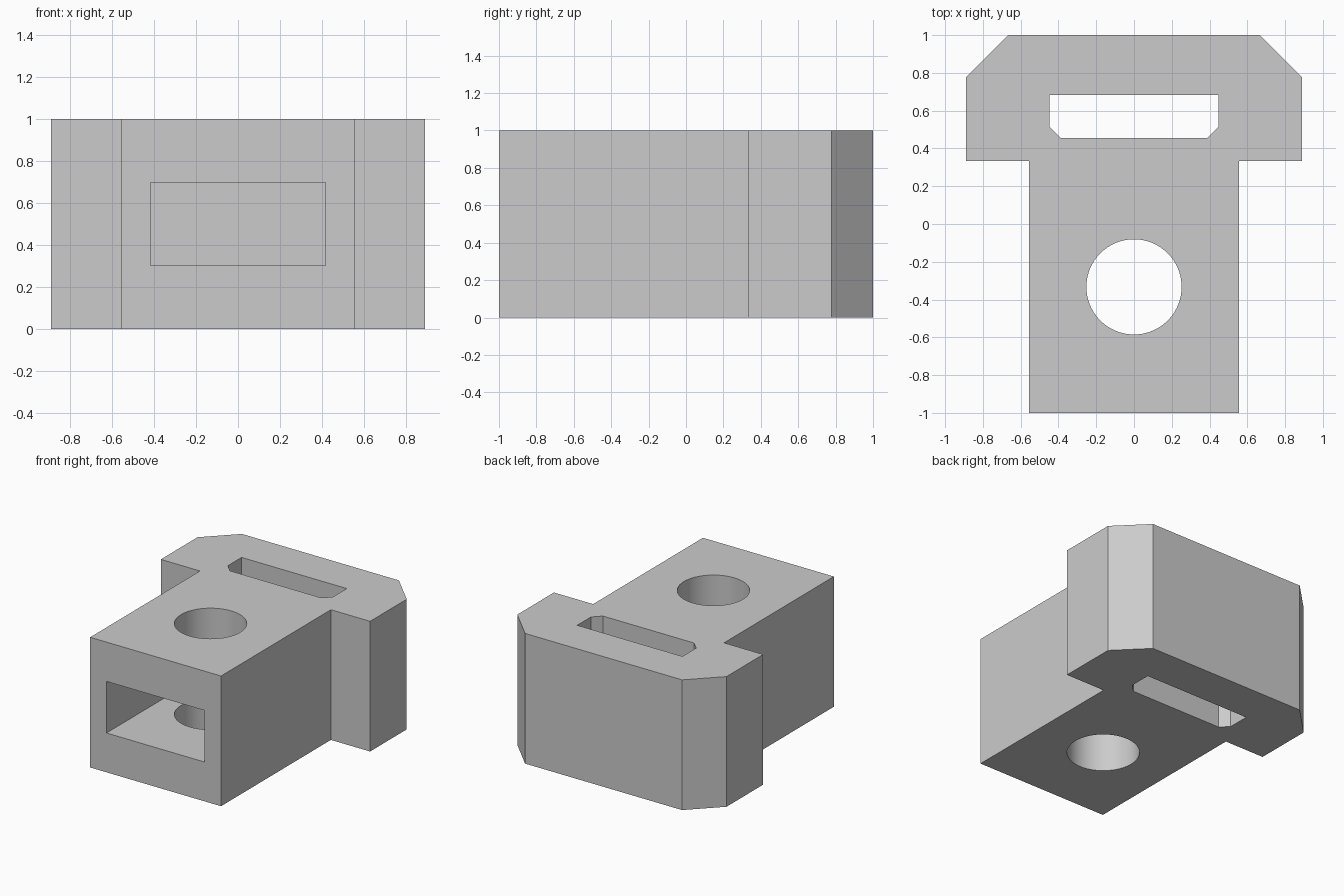
import bpy
import bmesh
import math

cube = bpy.data.objects.get("Cube")
if cube:
    bpy.data.objects.remove(cube, do_unlink=True)

grey = bpy.data.materials.new("plain grey")
grey.use_nodes = True
colour = (0.6, 0.6, 0.6, 1)
grey.diffuse_color = colour
grey.node_tree.nodes["Principled BSDF"].inputs["Base Color"].default_value = colour


def prism(name, outline, z0, z1):
    """Extrude a counter-clockwise outline from z0 to z1."""
    bm = bmesh.new()
    face = bm.faces.new([bm.verts.new((x, y, z0)) for x, y in outline])
    new = bmesh.ops.extrude_face_region(bm, geom=[face])["geom"]
    top = [v for v in new if isinstance(v, bmesh.types.BMVert)]
    bmesh.ops.translate(bm, verts=top, vec=(0, 0, z1 - z0))
    bmesh.ops.recalc_face_normals(bm, faces=bm.faces[:])
    mesh = bpy.data.meshes.new(name)
    bm.to_mesh(mesh)
    bm.free()
    mesh.materials.append(grey)
    obj = bpy.data.objects.new(name, mesh)
    bpy.context.collection.objects.link(obj)
    return obj


def mirrored(half):
    """Complete a right-hand outline across x = 0."""
    return half + [(-x, y) for x, y in reversed(half)]


# T-shaped block with chamfered rear corners
block = prism("t_block", mirrored([(0.556, -1), (0.556, 0.333), (0.889, 0.333),
                                   (0.889, 0.778), (0.667, 1)]), 0, 1)

# Vertical bore, strap slot and front tunnel leading to the slot
steps = 96
circle = [(0.252 * math.cos(math.tau * i / steps),
           -0.333 + 0.252 * math.sin(math.tau * i / steps)) for i in range(steps)]
cutters = [
    prism("bore_cutter", circle, -0.1, 1.1),
    prism("slot_cutter", mirrored([(0.387, 0.455), (0.447, 0.515), (0.447, 0.682)]), -0.1, 1.1),
    prism("tunnel_cutter", mirrored([(0.417, -1.1), (0.417, 0.56)]), 0.302, 0.698),
]

bpy.ops.object.select_all(action="DESELECT")
block.select_set(True)
bpy.context.view_layer.objects.active = block
for cutter in cutters:
    cutter.hide_render = True
    mod = block.modifiers.new(cutter.name, "BOOLEAN")
    mod.operation = "DIFFERENCE"
    mod.solver = "EXACT"
    mod.object = cutter
    bpy.ops.object.modifier_apply(modifier=mod.name)
    bpy.data.objects.remove(cutter, do_unlink=True)

bpy.ops.object.shade_smooth_by_angle(angle=math.radians(30))
